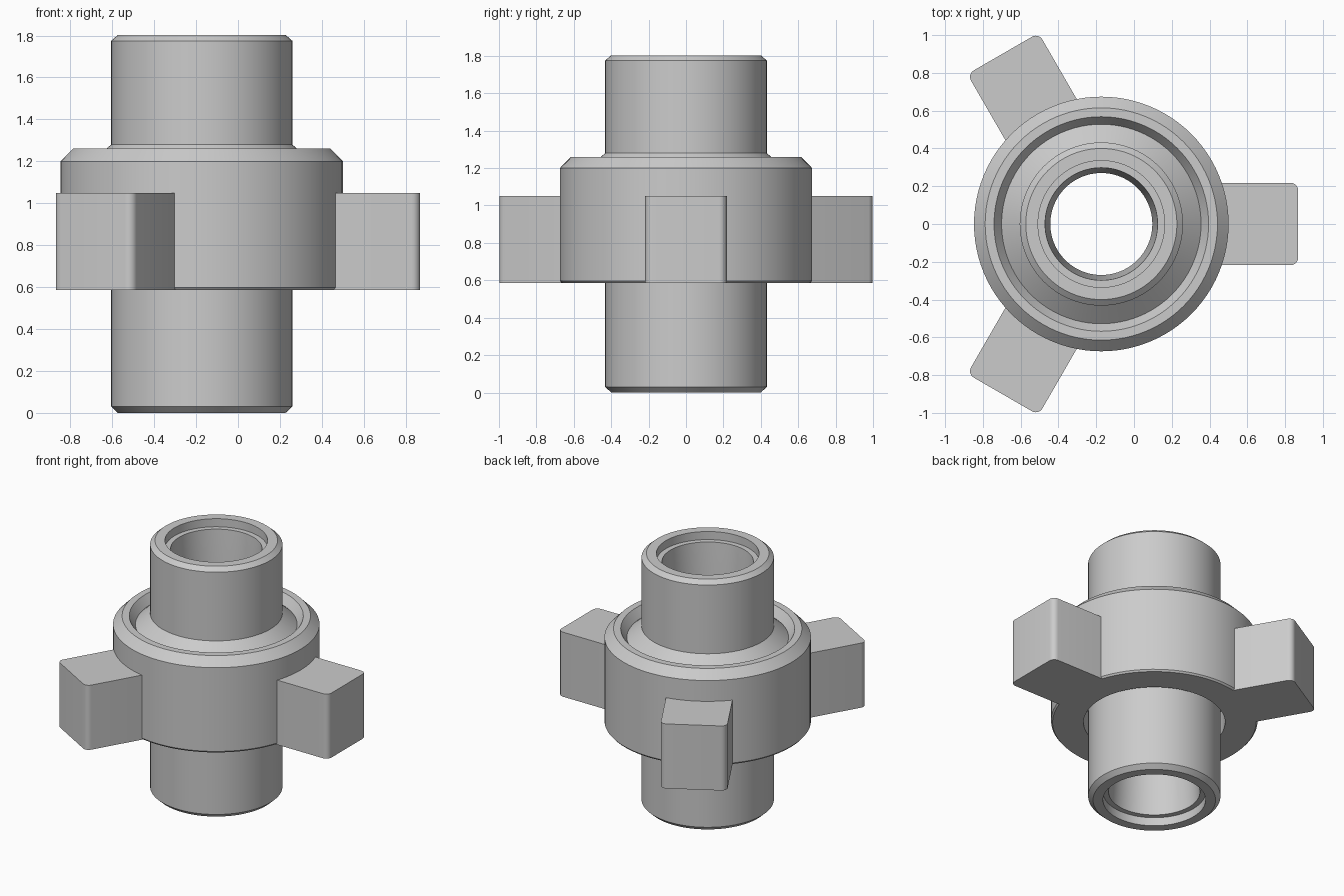
import bpy, bmesh, math
from mathutils import Matrix, Vector

if "Cube" in bpy.data.objects:
    bpy.data.objects.remove(bpy.data.objects["Cube"])

AXIS_X = -0.173
SEGS = 96


def finish(name, bm, angle=25):
    bmesh.ops.recalc_face_normals(bm, faces=bm.faces)
    me = bpy.data.meshes.new(name)
    bm.to_mesh(me)
    bm.free()
    ob = bpy.data.objects.new(name, me)
    ob.location.x = AXIS_X
    bpy.context.collection.objects.link(ob)
    bpy.ops.object.select_all(action='DESELECT')
    ob.select_set(True)
    bpy.context.view_layer.objects.active = ob
    bpy.ops.object.shade_smooth_by_angle(angle=math.radians(angle))
    return ob


def lathe(name, profile):
    """Revolve a closed (radius, z) profile around the vertical axis."""
    bm = bmesh.new()
    rings = []
    for r, z in profile:
        rings.append([bm.verts.new((r * math.cos(2 * math.pi * i / SEGS),
                                    r * math.sin(2 * math.pi * i / SEGS), z))
                      for i in range(SEGS)])
    for k, a in enumerate(rings):
        b = rings[(k + 1) % len(rings)]
        for i in range(SEGS):
            j = (i + 1) % SEGS
            bm.faces.new((a[i], a[j], b[j], b[i]))
    return finish(name, bm)


# Pipe body: chamfered ends, counterbored sockets, conical shoulder in the nut
lathe("pipe_body", [
    (0.40, 0), (0.432, 0.03), (0.432, 0.76), (0.53, 0.76), (0.53, 1.195),
    (0.432, 1.28), (0.432, 1.775), (0.40, 1.803), (0.335, 1.803),
    (0.335, 1.745), (0.298, 1.745), (0.27, 1.25), (0.27, 0.55),
    (0.298, 0.06), (0.335, 0.06), (0.335, 0)])

# Union nut: loose sleeve with chamfered rims
lathe("union_nut", [
    (0.462, 0.585), (0.664, 0.585), (0.674, 0.597), (0.674, 1.20),
    (0.615, 1.26), (0.568, 1.26), (0.528, 1.20), (0.528, 0.76),
    (0.462, 0.76)])

# Three hammer lugs with rounded outer vertical corners
IN, OUT, HALF, FIL, LOW, HIGH = 0.58, 1.042, 0.218, 0.04, 0.585, 1.05
arc = [(OUT - FIL + FIL * math.cos(t), HALF - FIL + FIL * math.sin(t))
       for t in (math.pi / 2 * i / 6 for i in range(7))]
outline = [(x, -y) for x, y in reversed(arc)] + arc + [(IN, HALF), (IN, -HALF)]
for n in range(3):
    bm = bmesh.new()
    base = bm.faces.new([bm.verts.new((x, y, LOW)) for x, y in outline])
    top = bmesh.ops.extrude_face_region(bm, geom=[base], use_keep_orig=True)
    bmesh.ops.translate(bm, vec=Vector((0, 0, HIGH - LOW)),
                        verts=[v for v in top["geom"]
                               if isinstance(v, bmesh.types.BMVert)])
    bmesh.ops.rotate(bm, verts=bm.verts,
                     matrix=Matrix.Rotation(2 * math.pi * n / 3, 3, 'Z'))
    finish(f"lug_{n + 1}", bm)
